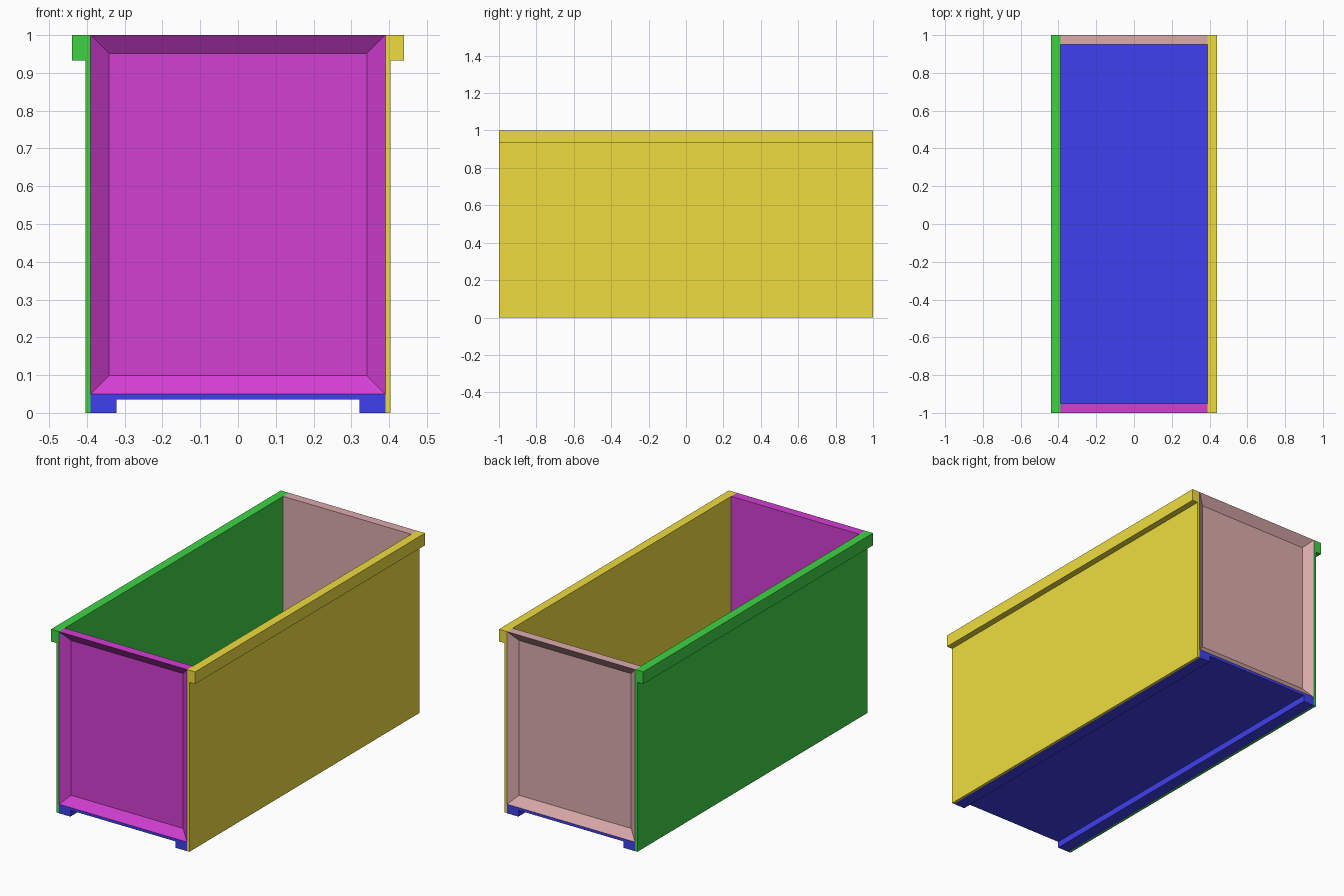
import bpy, bmesh

if "Cube" in bpy.data.objects:
    bpy.data.objects.remove(bpy.data.objects["Cube"])

HALF_L = 1.0                    # half length along y
IN, OUT, LIP = 0.39, 0.404, 0.439   # side wall inner, outer and rim x
RIM = 0.067                     # frame width / rim height
T, SKIN = 0.05, 0.015           # panel thickness, thickness inside the recess


def finish(name, bm, color):
    bmesh.ops.recalc_face_normals(bm, faces=bm.faces)
    mesh = bpy.data.meshes.new(name)
    bm.to_mesh(mesh)
    bm.free()
    obj = bpy.data.objects.new(name, mesh)
    bpy.context.collection.objects.link(obj)
    mat = bpy.data.materials.new(name + "_paint")
    mat.diffuse_color = (*color, 1)
    mat.use_nodes = True
    mat.node_tree.nodes["Principled BSDF"].inputs["Base Color"].default_value = mat.diffuse_color
    mesh.materials.append(mat)
    return obj


def extrude_profile(name, points, y0, y1, color):
    """Extrude a closed xz profile along y."""
    bm = bmesh.new()
    face = bm.faces.new([bm.verts.new((x, y0, z)) for x, z in points])
    new = bmesh.ops.extrude_face_region(bm, geom=[face])["geom"]
    verts = [v for v in new if isinstance(v, bmesh.types.BMVert)]
    bmesh.ops.translate(bm, verts=verts, vec=(0, y1 - y0, 0))
    if face not in bm.faces[:]:
        bm.faces.new([v for v in bm.verts if v not in verts])
    return finish(name, bm, color)


def end_panel(name, side, color):
    """Slab with a rectangular recess in its outer face."""
    bm = bmesh.new()
    bmesh.ops.create_cube(bm, size=1)
    for v in bm.verts:
        v.co = (v.co.x * 2 * IN,
                side * (HALF_L - T / 2) + v.co.y * T,
                T + (v.co.z + 0.5) * (1 - T))
    outer = max(bm.faces, key=lambda f: side * f.calc_center_median().y)
    bmesh.ops.inset_region(bm, faces=[outer], thickness=RIM + 0.002)
    # push the inner face in, leaving straight recess walls
    bmesh.ops.translate(bm, verts=outer.verts[:], vec=(0, -side * (T - SKIN), 0))
    return finish(name, bm, color)


# Side walls with an overhanging rim along the top
for name, s, color in (("left_side", -1, (0.05, 0.65, 0.06)),
                       ("right_side", 1, (0.86, 0.72, 0.05))):
    profile = [(IN, 0), (OUT, 0), (OUT, 1 - RIM), (LIP, 1 - RIM), (LIP, 1), (IN, 1)]
    extrude_profile(name, [(s * x, z) for x, z in profile], -HALF_L, HALF_L, color)

# Floor with a runner under each long edge
FOOT, GAP = 0.321, T - SKIN
extrude_profile("floor", [(-IN, 0), (-FOOT, 0), (-FOOT, GAP), (FOOT, GAP),
                          (FOOT, 0), (IN, 0), (IN, T), (-IN, T)],
                -HALF_L, HALF_L, (0.05, 0.05, 0.86))

# Recessed front and back panels
end_panel("front_panel", -1, (0.65, 0.05, 0.65))
end_panel("back_panel", 1, (0.72, 0.41, 0.41))
